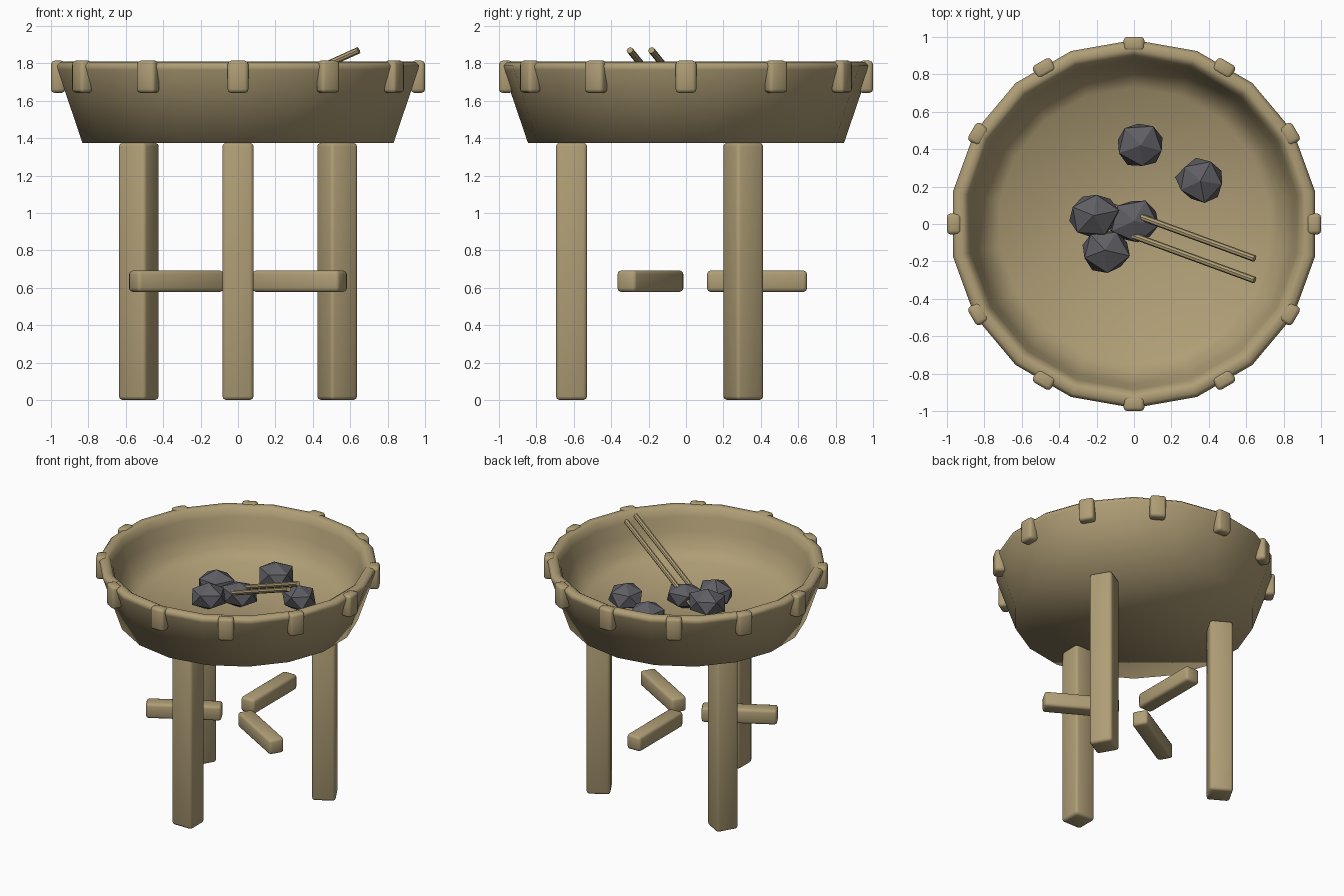
import bpy, bmesh, math, random
from mathutils import Vector, Matrix

random.seed(11)
cube = bpy.data.objects.get("Cube")
if cube:
    bpy.data.objects.remove(cube, do_unlink=True)


def material(name, rgb):
    m = bpy.data.materials.new(name)
    m.use_nodes = True
    m.diffuse_color = (*rgb, 1)
    m.node_tree.nodes["Principled BSDF"].inputs["Base Color"].default_value = (*rgb, 1)
    return m


clay = material("sandy_tan", (0.43, 0.34, 0.18))
coal_grey = material("coal_grey", (0.11, 0.11, 0.125))


def finish(name, bm, mat, smooth=False):
    bmesh.ops.recalc_face_normals(bm, faces=bm.faces)
    mesh = bpy.data.meshes.new(name)
    bm.to_mesh(mesh)
    bm.free()
    mesh.materials.append(mat)
    for p in mesh.polygons:
        p.use_smooth = smooth
    ob = bpy.data.objects.new(name, mesh)
    bpy.context.collection.objects.link(ob)
    return ob


def radial_box(name, angle, radius, size, z, bevel):
    """Rounded box, depth along the radius, turned about the vertical axis."""
    bm = bmesh.new()
    bmesh.ops.create_cube(bm, size=1)
    bmesh.ops.scale(bm, vec=size, verts=bm.verts)
    bmesh.ops.bevel(bm, geom=bm.edges[:], offset=bevel, segments=2,
                    profile=0.5, affect='EDGES')
    place = Matrix.Rotation(math.radians(angle), 4, 'Z') @ Matrix.Translation((radius, 0, z))
    bmesh.ops.transform(bm, matrix=place, verts=bm.verts)
    ob = finish(name, bm, clay, True)
    bpy.ops.object.select_all(action='DESELECT')
    bpy.context.view_layer.objects.active = ob
    ob.select_set(True)
    bpy.ops.object.shade_smooth_by_angle(angle=math.radians(50))


# Bowl: a coarse turned shell with a rounded lip, flat underside and floor
profile = [(0.845, 1.375), (0.978, 1.765), (0.984, 1.788), (0.965, 1.806),
           (0.93, 1.81), (0.905, 1.795), (0.885, 1.74), (0.86, 1.64),
           (0.815, 1.53), (0.73, 1.455)]
SIDES = 18
bm = bmesh.new()
rings = []
for r, z in profile:
    ring = []
    for i in range(SIDES):
        a = math.pi / 2 + i * math.tau / SIDES
        ring.append(bm.verts.new((r * math.cos(a), r * math.sin(a), z)))
    rings.append(ring)
for low, high in zip(rings, rings[1:]):
    for i in range(SIDES):
        j = (i + 1) % SIDES
        bm.faces.new((low[i], low[j], high[j], high[i]))
bm.faces.new(rings[0])
bm.faces.new(rings[-1])
finish("bowl", bm, clay, True)

# Rim clips
for i in range(12):
    radial_box(f"rim_clip_{i + 1}", i * 30, 0.962, (0.077, 0.112, 0.172), 1.728, 0.02)

# Legs, and the stretchers between them
for i in range(3):
    radial_box(f"leg_{i + 1}", -90 + i * 120, 0.612, (0.167, 0.167, 1.375), 0.6875, 0.02)
    radial_box(f"stretcher_{i + 1}", 90 + i * 120, 0.38, (0.535, 0.115, 0.115), 0.635, 0.02)

# Coals: irregular faceted lumps
spots = [(0.035, 0.42, 1.545), (0.355, 0.23, 1.53), (-0.215, 0.045, 1.555),
         (0.0, 0.015, 1.54), (-0.155, -0.14, 1.545)]
for i, spot in enumerate(spots):
    bm = bmesh.new()
    bmesh.ops.create_icosphere(bm, subdivisions=1, radius=0.142)
    for v in bm.verts:
        v.co *= random.uniform(0.9, 1.08)
    bmesh.ops.scale(bm, vec=(1, 0.92, 0.7), verts=bm.verts)
    place = Matrix.Translation(spot) @ Matrix.Rotation(random.uniform(-0.3, 0.3), 4, 'Z')
    bmesh.ops.transform(bm, matrix=place, verts=bm.verts)
    finish(f"coal_{i + 1}", bm, coal_grey)

# Fire sticks leaning out of the coals
for i, shift in enumerate((0, -0.115)):
    top = Vector((0.645, -0.185 + shift, 1.87))
    foot = Vector((-0.12, 0.095 + shift, 1.525))
    axis = top - foot
    bm = bmesh.new()
    bmesh.ops.create_cone(bm, cap_ends=True, segments=8, radius1=0.018, radius2=0.018,
                          depth=axis.length)
    place = (Matrix.Translation((top + foot) / 2)
             @ axis.to_track_quat('Z', 'Y').to_matrix().to_4x4())
    bmesh.ops.transform(bm, matrix=place, verts=bm.verts)
    finish(f"fire_stick_{i + 1}", bm, clay)
